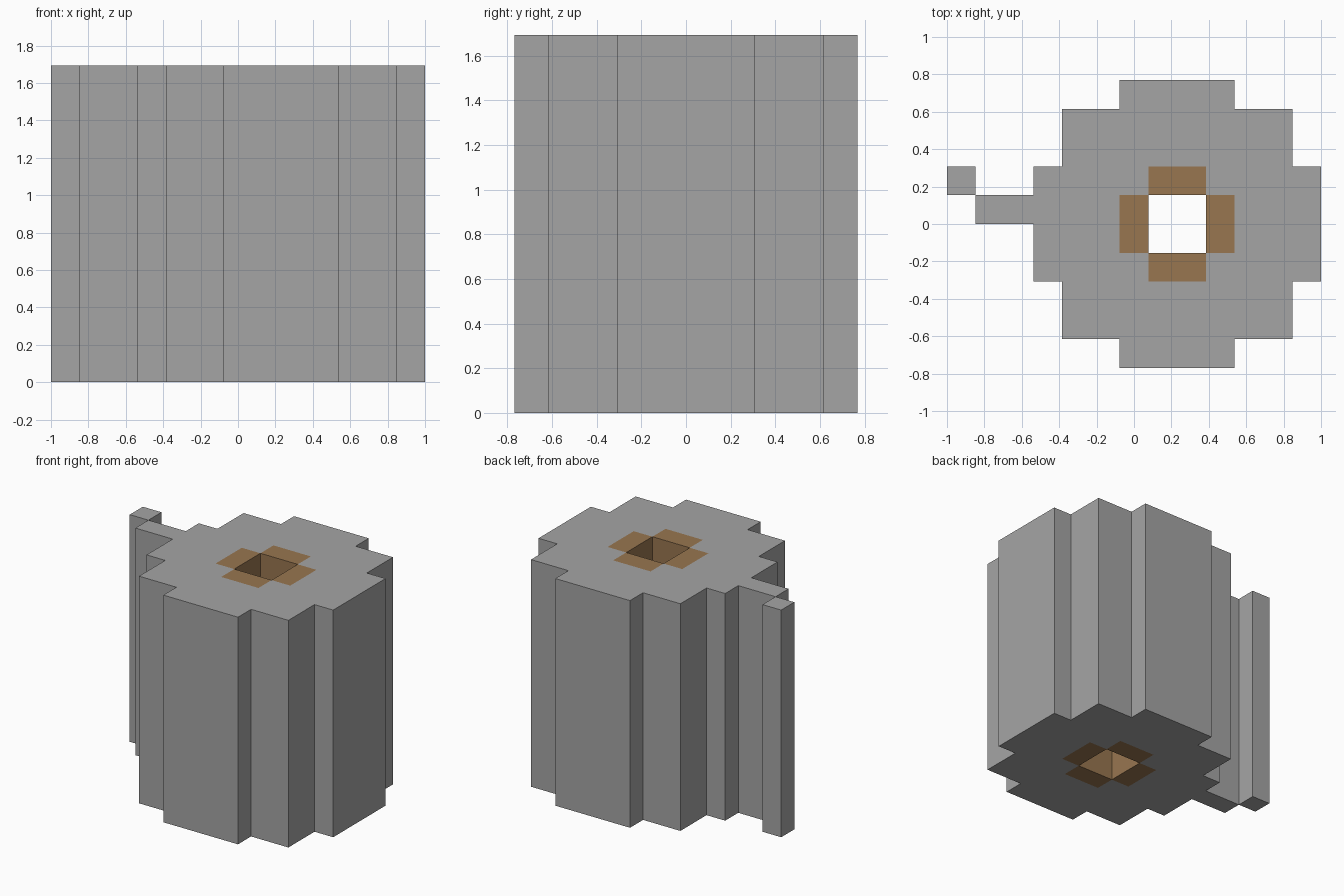
import bpy, bmesh

if "Cube" in bpy.data.objects:
    bpy.data.objects.remove(bpy.data.objects["Cube"])

U = 2 / 13            # one block of the grid
HEIGHT = 11 * U
X0, Y0 = -1.0, -5 * U  # lower left corner of the grid


def srgb(*rgb):
    lin = lambda c: c / 12.92 if c <= 0.04045 else ((c + 0.055) / 1.055) ** 2.4
    return tuple(lin(v / 255) for v in rgb) + (1.0,)


def material(name, colour):
    m = bpy.data.materials.new(name)
    m.diffuse_color = colour
    m.use_nodes = True
    m.node_tree.nodes["Principled BSDF"].inputs["Base Color"].default_value = m.diffuse_color
    return m


grey = material("grey", srgb(165, 165, 165))
brown = material("brown", srgb(152, 118, 80))


def block_prism(name, cells, hole=(), brown_cells=()):
    """Extrude a set of square grid cells; cells and hole walls may be brown."""
    bm = bmesh.new()
    for i, j in sorted(cells):
        def quad(pts, mat):
            f = bm.faces.new([bm.verts.new((X0 + x * U, Y0 + y * U, z)) for x, y, z in pts])
            f.material_index = mat
        ring = [(i, j), (i + 1, j), (i + 1, j + 1), (i, j + 1)]
        mat = int((i, j) in brown_cells)
        quad([(x, y, HEIGHT) for x, y in ring], mat)
        quad([(x, y, 0) for x, y in reversed(ring)], mat)
        # walls only where the neighbouring cell is empty
        for k, (dx, dy) in enumerate([(0, -1), (1, 0), (0, 1), (-1, 0)]):
            n = (i + dx, j + dy)
            if n not in cells:
                a, b = ring[k], ring[(k + 1) % 4]
                quad([(*a, 0), (*b, 0), (*b, HEIGHT), (*a, HEIGHT)], int(n in hole))
    bmesh.ops.remove_doubles(bm, verts=bm.verts, dist=1e-4)
    # merge the flat cells into large faces
    bmesh.ops.dissolve_limit(bm, angle_limit=0.01, verts=bm.verts, edges=bm.edges,
                             delimit={'MATERIAL'})
    me = bpy.data.meshes.new(name)
    bm.to_mesh(me)
    bm.free()
    me.materials.append(grey)
    me.materials.append(brown)
    ob = bpy.data.objects.new(name, me)
    bpy.context.collection.objects.link(ob)
    return ob


def rect(x1, x2, y1, y2):
    return {(i, j) for i in range(x1, x2) for j in range(y1, y2)}


# Stepped round body with a square shaft, plus the arm on its left side
hole = rect(7, 9, 4, 6)
core = rect(6, 10, 4, 6) | rect(7, 9, 3, 7)
body = rect(3, 13, 3, 7) | rect(4, 12, 1, 9) | rect(6, 10, 0, 10)
arm = rect(1, 3, 5, 6)
block_prism("stepped_body", (body | arm) - hole, hole, core - hole)

# Offset post touching the end of the arm at its corner
block_prism("arm_end_post", {(0, 6)})
